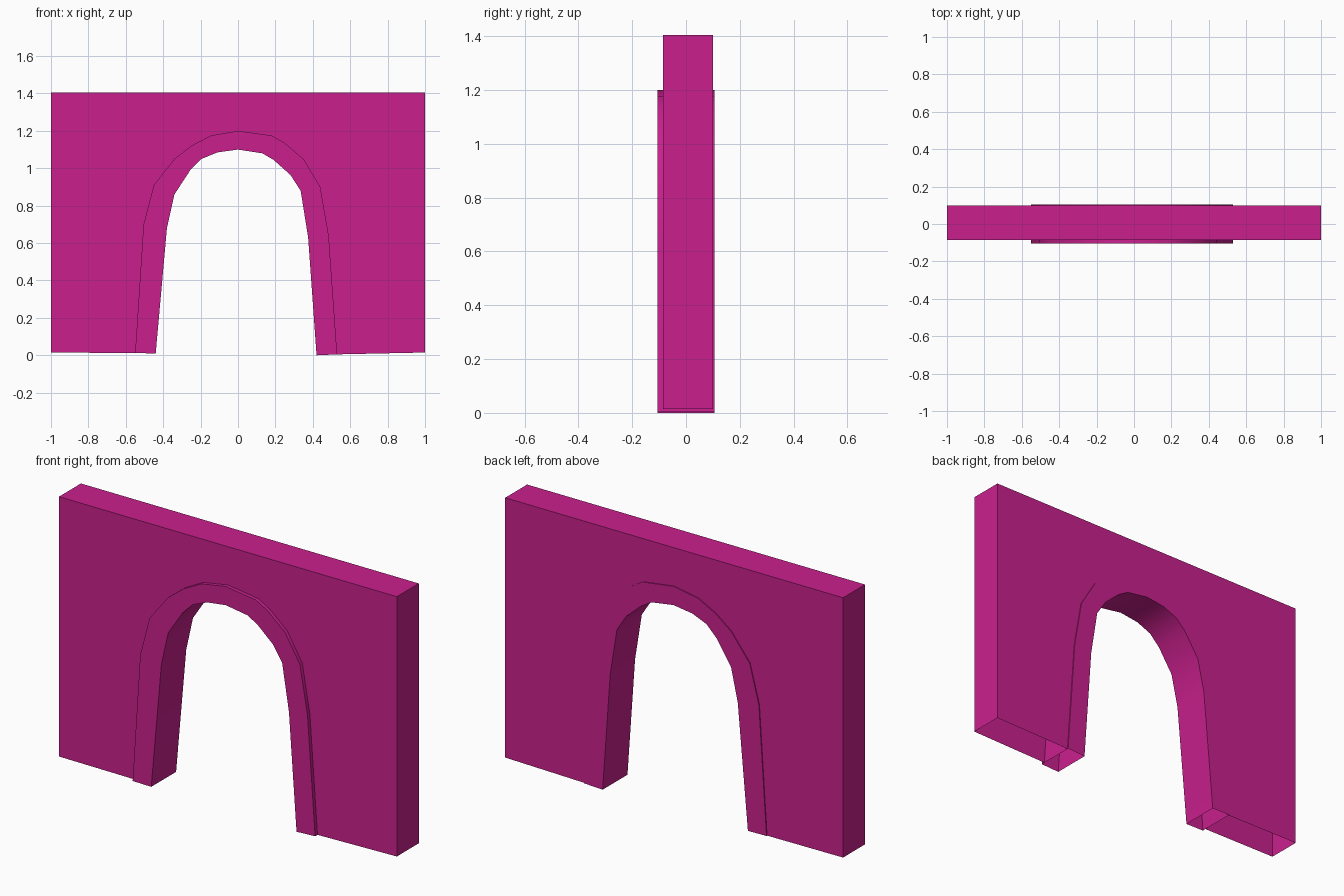
import bpy
import bmesh

cube = bpy.data.objects.get("Cube")
if cube:
    bpy.data.objects.remove(cube, do_unlink=True)

# Single flat colour
pink = bpy.data.materials.new("magenta_pink")
pink.use_nodes = True
COLOUR = (0.59, 0.0145, 0.27, 1)
pink.diffuse_color = COLOUR
pink.node_tree.nodes["Principled BSDF"].inputs["Base Color"].default_value = COLOUR

# Arch outlines in x, z, from the left foot over the crown to the right foot
OUTER = [(-.55, .012), (-.505, .70), (-.45, .91), (-.34, 1.05), (-.25, 1.12),
         (-.145, 1.175), (0, 1.20), (.18, 1.175), (.25, 1.135), (.35, 1.05),
         (.44, .90), (.485, .64), (.53, .005)]
INNER = [(-.44, .01), (-.38, .68), (-.34, .86), (-.255, .99), (-.195, 1.05),
         (-.11, 1.085), (0, 1.10), (.13, 1.08), (.19, 1.045), (.28, .965),
         (.335, .88), (.375, .63), (.42, 0)]
WALL_TOP, WALL_BOTTOM = 1.405, .015


def extrude_outline(name, outline, y_front, y_back, open_sides):
    """Extrude an x-z outline along y, leaving out the listed side faces."""
    bm = bmesh.new()
    front = [bm.verts.new((x, y_front, z)) for x, z in outline]
    back = [bm.verts.new((x, y_back, z)) for x, z in outline]
    face = bm.faces.new(front)
    bm.faces.new(back[::-1])
    n = len(outline)
    for i in range(n):
        if i not in open_sides:
            j = (i + 1) % n
            bm.faces.new((front[j], front[i], back[i], back[j]))
    bm.normal_update()
    if face.normal.y > 0:
        bmesh.ops.reverse_faces(bm, faces=bm.faces[:])
    mesh = bpy.data.meshes.new(name)
    bm.to_mesh(mesh)
    bm.free()
    mesh.materials.append(pink)
    obj = bpy.data.objects.new(name, mesh)
    bpy.context.collection.objects.link(obj)
    return obj


# Hollow wall slab, open underneath and where the arch trim fills the gap
wall_outline = OUTER + [(1, WALL_BOTTOM), (1, WALL_TOP),
                        (-1, WALL_TOP), (-1, WALL_BOTTOM)]
last = len(OUTER) - 1
wall = extrude_outline("wall", wall_outline, -.085, .10,
                       set(range(last + 1)) | {len(wall_outline) - 1})

# Hollow arch trim, slightly proud of both wall faces, open under each foot
trim_outline = OUTER + INNER[::-1]
trim = extrude_outline("arch_trim", trim_outline, -.105, .105,
                       {last, len(trim_outline) - 1})

# Soft shading along the curve of the arch, crisp at the edges
bpy.ops.object.select_all(action='DESELECT')
trim.select_set(True)
bpy.context.view_layer.objects.active = trim
bpy.ops.object.shade_smooth_by_angle(angle=.52)
